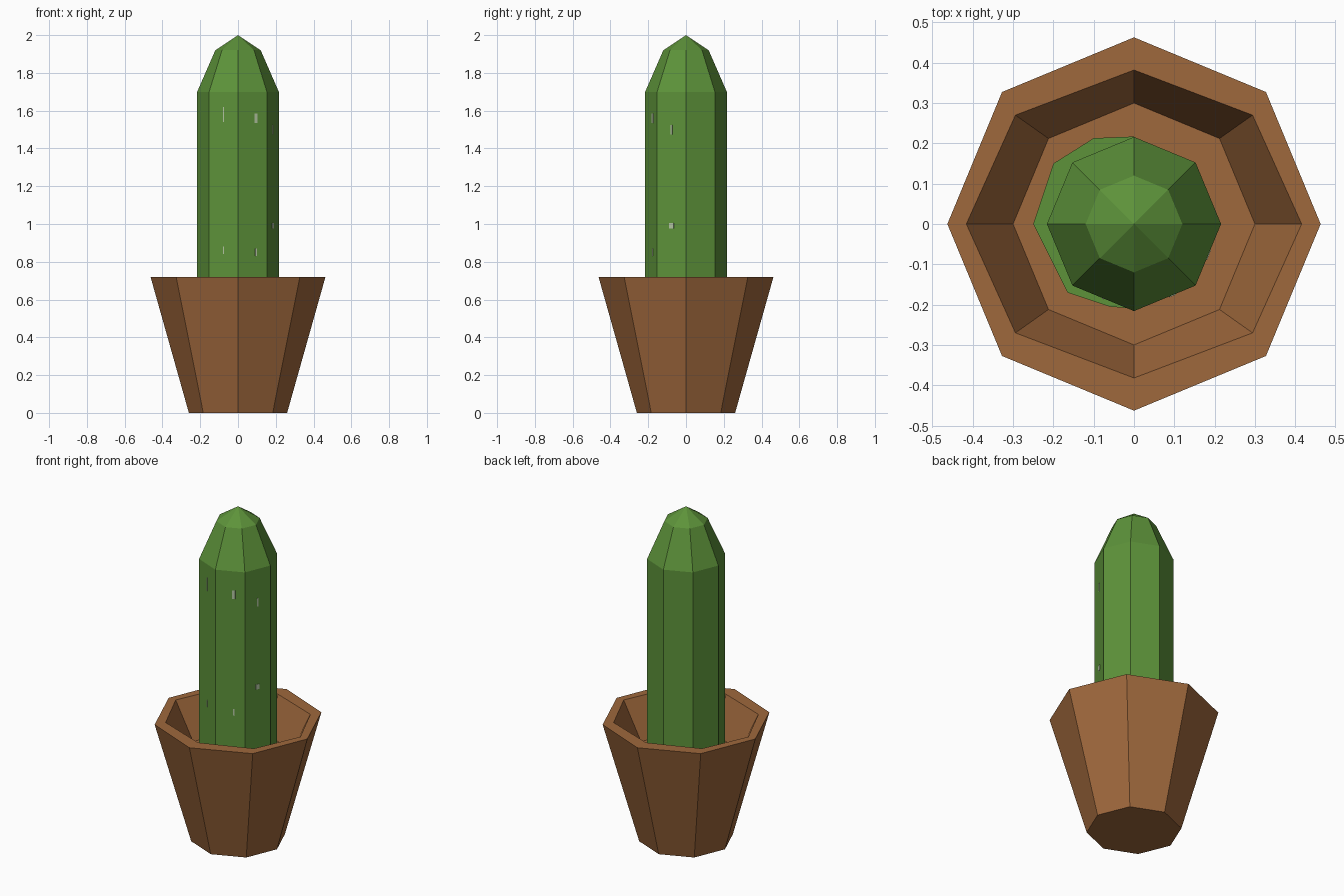
import bpy, bmesh, math
from mathutils import Matrix, Vector

if "Cube" in bpy.data.objects:
    bpy.data.objects.remove(bpy.data.objects["Cube"])

SIDES = 8
FLOOR = 0.50


def material(name, rgb):
    m = bpy.data.materials.new(name)
    m.diffuse_color = (*rgb, 1)
    m.use_nodes = True
    m.node_tree.nodes["Principled BSDF"].inputs["Base Color"].default_value = m.diffuse_color
    return m


terracotta = material("terracotta", (0.345, 0.138, 0.045))
green = material("cactus_green", (0.109, 0.289, 0.042))
pale = material("pale_spine", (0.45, 0.55, 0.36))


def finish(name, bm, mat, fix=True):
    if fix:
        bmesh.ops.recalc_face_normals(bm, faces=bm.faces)
    me = bpy.data.meshes.new(name)
    bm.to_mesh(me)
    bm.free()
    me.materials.append(mat)
    ob = bpy.data.objects.new(name, me)
    bpy.context.collection.objects.link(ob)
    return ob


def lathe(name, rings, mat, apex=None):
    """Eight-sided stack of rings (rx, ry, z), closed at both ends."""
    bm = bmesh.new()
    loops = []
    for rx, ry, z in rings:
        loops.append([bm.verts.new((rx * math.cos(2 * math.pi * i / SIDES),
                                    ry * math.sin(2 * math.pi * i / SIDES), z))
                      for i in range(SIDES)])
    for a, b in zip(loops, loops[1:]):
        for i in range(SIDES):
            j = (i + 1) % SIDES
            bm.faces.new((a[i], a[j], b[j], b[i]))
    bm.faces.new(loops[0][::-1])
    if apex is None:
        bm.faces.new(loops[-1])
    else:
        tip = bm.verts.new((0, 0, apex))
        for i in range(SIDES):
            bm.faces.new((loops[-1][i], loops[-1][(i + 1) % SIDES], tip))
    return finish(name, bm, mat)


# Pot: outer wall, flat rim, inner wall and floor
lathe("pot", [(0.26, 0.26, 0), (0.463, 0.463, 0.72),
              (0.416, 0.382, 0.72), (0.30, 0.30, FLOOR)], terracotta)

# Cactus: straight stem with a tapered, pointed top
lathe("cactus", [(0.216, 0.216, FLOOR), (0.216, 0.216, 1.70),
                 (0.12, 0.12, 1.92)], green, apex=2.0)

# Green patch on the pot floor, spreading to the left of the stem
bm = bmesh.new()
outline = [(0, 0.217), (-0.10, 0.213), (-0.20, 0.15), (-0.25, 0),
           (-0.165, -0.17), (-0.06, -0.205), (0, -0.21)]
low = bm.faces.new([bm.verts.new((x, y, FLOOR - 0.002)) for x, y in outline])
ext = bmesh.ops.extrude_face_region(bm, geom=[low])
bmesh.ops.translate(bm, vec=Vector((0, 0, 0.006)),
                    verts=[v for v in ext["geom"] if isinstance(v, bmesh.types.BMVert)])
finish("green_base_patch", bm, green)

# Small pale spine marks: side number, sideways shift, height, width, length
marks = [(6, 0.02, 1.56, 0.018, 0.05), (5, 0.0, 1.58, 0.006, 0.08),
         (5, 0.0, 0.86, 0.006, 0.04), (6, 0.02, 0.85, 0.008, 0.04),
         (7, 0.0, 0.99, 0.025, 0.03), (7, 0.0, 1.50, 0.008, 0.05)]
bm = bmesh.new()
apothem = 0.216 * math.cos(math.pi / SIDES)
for side, shift, z, w, h in marks:
    turn = Matrix.Rotation((side + 0.5) * 2 * math.pi / SIDES, 4, 'Z')
    bmesh.ops.create_cube(bm, size=1, matrix=turn
                          @ Matrix.Translation((apothem, shift, z))
                          @ Matrix.Diagonal((0.004, w, h, 1)))
finish("spine_marks", bm, pale)
